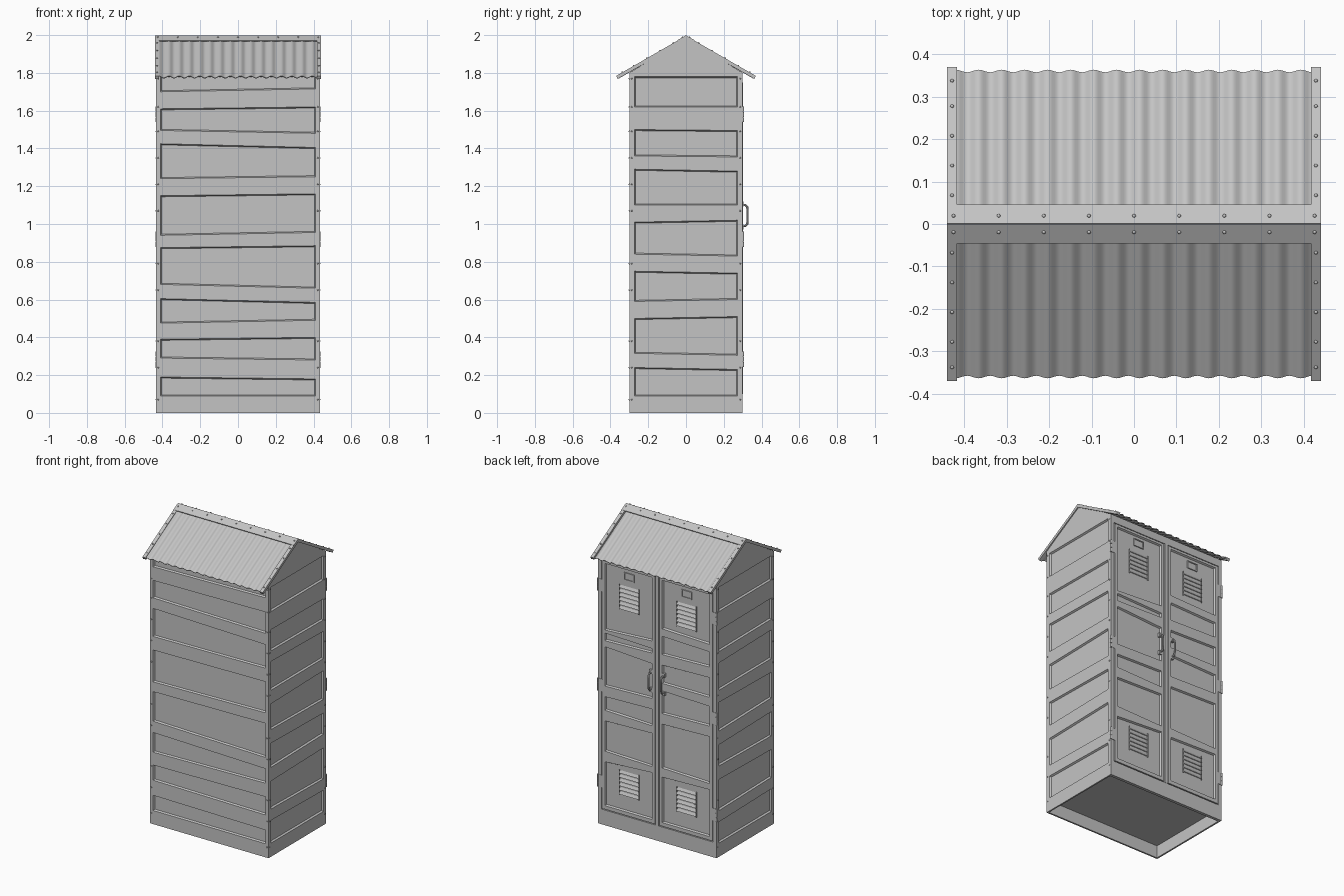
import bpy, bmesh, math
from mathutils import Vector, Matrix

if "Cube" in bpy.data.objects:
    bpy.data.objects.remove(bpy.data.objects["Cube"])

metal = bpy.data.materials.new("galvanised_grey")
metal.diffuse_color = (0.55, 0.55, 0.55, 1)
metal.use_nodes = True
metal.node_tree.nodes["Principled BSDF"].inputs["Base Color"].default_value = metal.diffuse_color

HX, HY, WALL_TOP = 0.433, 0.30, 1.80
PITCH = math.atan2(0.21, 0.365)
RIDGE = 1.997


def finish(name, bm, smooth=False):
    bmesh.ops.recalc_face_normals(bm, faces=bm.faces)
    me = bpy.data.meshes.new(name)
    bm.to_mesh(me)
    bm.free()
    me.materials.append(metal)
    ob = bpy.data.objects.new(name, me)
    bpy.context.collection.objects.link(ob)
    if smooth:
        bpy.context.view_layer.objects.active = ob
        ob.select_set(True)
        bpy.ops.object.shade_smooth_by_angle(angle=math.radians(40))
        ob.select_set(False)
    return ob


def add_box(bm, centre, size, rot=None):
    m = Matrix.Translation(centre) @ (rot or Matrix()) @ Matrix.Diagonal((*size, 1))
    bmesh.ops.create_cube(bm, size=1, matrix=m)


def quad(bm, place, pts):
    bm.faces.new([bm.verts.new(place(*p)) for p in pts])


def pressed_sheet(name, place, u0, u1, z0, z1, margin, panels, depth=0.011, back=0.0):
    """Sheet in (u, z, depth) with slanted recessed panels given as
    (bottom left, bottom right, top left, top right) heights."""
    bm = bmesh.new()
    a, b, s = u0 + margin, u1 - margin, 0.006
    for l, r in ((u0, a), (b, u1)):
        quad(bm, place, [(l, z0, 0), (r, z0, 0), (r, z1, 0), (l, z1, 0)])
    low = (z0, z0)
    for bl, br, tl, tr in panels + [(z1, z1, z1, z1)]:
        quad(bm, place, [(a, low[0], 0), (b, low[1], 0), (b, br, 0), (a, bl, 0)])
        low = (tl, tr)
        if bl >= z1:
            continue
        rim = [(a, bl, 0), (b, br, 0), (b, tr, 0), (a, tl, 0)]
        bed = [(a + s, bl + s, depth), (b - s, br + s, depth),
               (b - s, tr - s, depth), (a + s, tl - s, depth)]
        quad(bm, place, bed)
        for i in range(4):
            j = (i + 1) % 4
            quad(bm, place, [rim[i], rim[j], bed[j], bed[i]])
    if back:  # folded outer edges
        e = [(u0, z0), (u1, z0), (u1, z1), (u0, z1)]
        for p, q in zip(e, e[1:] + e[:1]):
            quad(bm, place, [(*p, 0), (*q, 0), (*q, back), (*p, back)])
    bmesh.ops.remove_doubles(bm, verts=bm.verts, dist=0.0001)
    return finish(name, bm)


# Plain long wall
long_panels = [(0.09, 0.09, 0.19, 0.18), (0.29, 0.28, 0.39, 0.40),
               (0.475, 0.49, 0.605, 0.585), (0.68, 0.66, 0.875, 0.885),
               (0.94, 0.955, 1.15, 1.16), (1.24, 1.25, 1.425, 1.405),
               (1.495, 1.48, 1.61, 1.62), (1.70, 1.715, 1.785, 1.785)]
pressed_sheet("long_wall", lambda u, z, d: (u, -HY + d, z),
              -HX, HX, 0, WALL_TOP, 0.022, long_panels)

# Side walls and gables
side_panels = [(0.09, 0.09, 0.24, 0.23), (0.315, 0.305, 0.50, 0.51),
               (0.59, 0.60, 0.75, 0.74), (0.84, 0.83, 1.01, 1.02),
               (1.10, 1.10, 1.29, 1.28), (1.36, 1.355, 1.50, 1.495),
               (1.62, 1.62, 1.78, 1.78)]
for side, sx in (("right", 1), ("left", -1)):
    pressed_sheet(side + "_wall", lambda u, z, d: (sx * (HX - d), u, z),
                  -HY, HY, 0, WALL_TOP, 0.027, side_panels)
    bm = bmesh.new()
    quad(bm, lambda y, z: (sx * HX, y, z),
         [(-HY, WALL_TOP), (HY, WALL_TOP), (0, RIDGE - 0.012)])
    finish(side + "_gable", bm)

# Floor and thin inner skirt
bm = bmesh.new()
add_box(bm, (0, 0, 0.085), (2 * HX - 0.02, 2 * HY - 0.02, 0.006))
for s in (-1, 1):
    add_box(bm, (s * (HX - 0.006), 0, 0.043), (0.01, 2 * HY - 0.003, 0.086))
    add_box(bm, (0, s * (HY - 0.006), 0.043), (2 * HX - 0.003, 0.01, 0.086))
finish("floor_and_skirt", bm)

# Door frame with backing sheet
bm = bmesh.new()
add_box(bm, (0, 0.279, 0.95), (2 * HX - 0.01, 0.006, 1.70))
add_box(bm, (0, 0.29, 0.05), (2 * HX, 0.02, 0.10))
add_box(bm, (0, 0.29, 1.775), (2 * HX, 0.02, 0.05))
for s in (-1, 1):
    add_box(bm, (s * 0.421, 0.29, 0.925), (0.024, 0.02, 1.65))
add_box(bm, (0, 0.291, 0.925), (0.022, 0.022, 1.65))
finish("door_frame", bm)

# Doors, u runs from the middle post to the hinge side
door_panels = {
    1: [(0.13, 0.13, 0.44, 0.42), (0.48, 0.49, 0.70, 0.69), (0.75, 0.76, 0.86, 0.85),
        (0.93, 0.92, 1.16, 1.18), (1.23, 1.22, 1.26, 1.27), (1.31, 1.29, 1.73, 1.73)],
    -1: [(0.13, 0.13, 0.43, 0.44), (0.49, 0.48, 0.78, 0.79), (0.85, 0.86, 1.00, 0.99),
         (1.05, 1.05, 1.17, 1.18), (1.24, 1.25, 1.36, 1.35), (1.41, 1.40, 1.73, 1.73)]}
for side, sx in (("right", 1), ("left", -1)):
    pressed_sheet(side + "_door", lambda u, z, d: (sx * u, 0.301 - d, z),
                  0.017, 0.403, 0.106, 1.745, 0.02, door_panels[sx], 0.011, 0.02)

    # Louvred vents and label holder
    bm = bmesh.new()
    bed = 0.29
    for zc in (0.31, 1.535):
        for k in range(6):
            add_box(bm, (sx * 0.21, bed + 0.003, zc + (k - 2.5) * 0.028),
                    (0.14, 0.004, 0.019), Matrix.Rotation(math.radians(28), 4, 'X'))
        for s in (-1, 1):
            add_box(bm, (sx * 0.21 + s * 0.071, bed + 0.003, zc), (0.004, 0.009, 0.165))
    finish(side + "_vents", bm)
    bm = bmesh.new()
    for s in (-1, 1):
        add_box(bm, (sx * 0.21, bed + 0.003, 1.68 + s * 0.022), (0.075, 0.007, 0.006))
        add_box(bm, (sx * 0.21 + s * 0.0345, bed + 0.003, 1.68), (0.006, 0.007, 0.038))
    add_box(bm, (sx * 0.21, bed + 0.001, 1.68), (0.065, 0.002, 0.04))
    finish(side + "_label_holder", bm)

    # Pull handle: bent rod on two plates
    cu = bpy.data.curves.new(side + "_handle", 'CURVE')
    cu.dimensions = '3D'
    cu.bevel_depth, cu.bevel_resolution, cu.use_fill_caps = 0.006, 2, True
    path = [(0.298, 0.99), (0.315, 0.99), (0.324, 1.0), (0.326, 1.02),
            (0.326, 1.07), (0.324, 1.09), (0.315, 1.10), (0.298, 1.10)]
    sp = cu.splines.new('POLY')
    sp.points.add(len(path) - 1)
    for p, (y, z) in zip(sp.points, path):
        p.co = (sx * 0.046, y, z, 1)
    cu.materials.append(metal)
    ob = bpy.data.objects.new(side + "_handle", cu)
    bpy.context.collection.objects.link(ob)
    bpy.context.view_layer.objects.active = ob
    ob.select_set(True)
    bpy.ops.object.convert(target='MESH')
    bpy.ops.object.shade_smooth_by_angle(angle=math.radians(40))
    ob.select_set(False)
    bm = bmesh.new()
    for z in (0.985, 1.105):
        add_box(bm, (sx * 0.046, 0.297, z), (0.02, 0.014, 0.026))
    finish(side + "_handle_plates", bm)

    # Hinges
    bm = bmesh.new()
    for z in (0.285, 0.92, 1.58):
        for k in (-1, 0, 1):
            bmesh.ops.create_cone(bm, cap_ends=True, segments=12, radius1=0.006,
                                  radius2=0.006, depth=0.026,
                                  matrix=Matrix.Translation((sx * 0.432, 0.301, z + k * 0.028)))
        add_box(bm, (sx * 0.415, 0.301, z), (0.03, 0.003, 0.08))
    finish(side + "_hinges", bm, True)


# Roof: points at a distance along the slope, lifted off it
def on_roof(x, t, lift, s):
    c, n = math.cos(PITCH), math.sin(PITCH)
    return Vector((x, s * (t * c + lift * n), RIDGE - 0.006 - t * n + lift * c))


SLOPE = 0.424
for label, s in (("rear", 1), ("front", -1)):
    tilt = Matrix.Rotation(-s * PITCH, 4, 'X')
    # Corrugated sheet
    bm = bmesh.new()
    n, waves = 155, 15.5
    rows = []
    for lift in (0.0, -0.004):
        for t in (0.0, SLOPE - 0.006):
            rows.append([bm.verts.new(on_roof(-0.42 + 0.84 * i / n, t,
                         lift - 0.004 + 0.006 * math.cos(2 * math.pi * waves * i / n), s))
                         for i in range(n + 1)])
    for r0, r1 in ((0, 1), (2, 3), (1, 3)):
        for i in range(n):
            bm.faces.new((rows[r0][i], rows[r0][i + 1], rows[r1][i + 1], rows[r1][i]))
    finish(label + "_roof_sheet", bm, True)

    # Edge trims and half of the ridge cap
    bm = bmesh.new()
    for sx in (-1, 1):
        add_box(bm, on_roof(sx * 0.4285, SLOPE / 2, -0.004, s), (0.023, SLOPE, 0.018), tilt)
    add_box(bm, on_roof(0, 0.0235, 0.004, s), (0.88, 0.051, 0.006), tilt)
    finish(label + "_roof_trim", bm)

    # Roof rivets
    bm = bmesh.new()
    spots = [(sx * 0.4285, y / math.cos(PITCH), 0.005) for sx in (-1, 1)
             for y in (0.065, 0.135, 0.205, 0.275, 0.335)]
    spots += [(-0.425 + 0.1063 * i, 0.018, 0.007) for i in range(9)]
    for x, t, lift in spots:
        bmesh.ops.create_uvsphere(bm, u_segments=8, v_segments=6, radius=0.0045,
                                  matrix=Matrix.Translation(on_roof(x, t, lift, s)))
    finish(label + "_roof_rivets", bm, True)

# Rivets along the corner edges
bm = bmesh.new()
heights = (0.07, 0.24, 0.38, 0.65, 0.79, 1.07, 1.21, 1.35, 1.49, 1.62, 1.77)
for sx in (-1, 1):
    for z in heights:
        for p in ((sx * HX, -0.287, z), (sx * HX, 0.287, z), (sx * 0.422, -HY, z)):
            bmesh.ops.create_uvsphere(bm, u_segments=8, v_segments=6, radius=0.004,
                                      matrix=Matrix.Translation(p))
finish("corner_rivets", bm, True)
